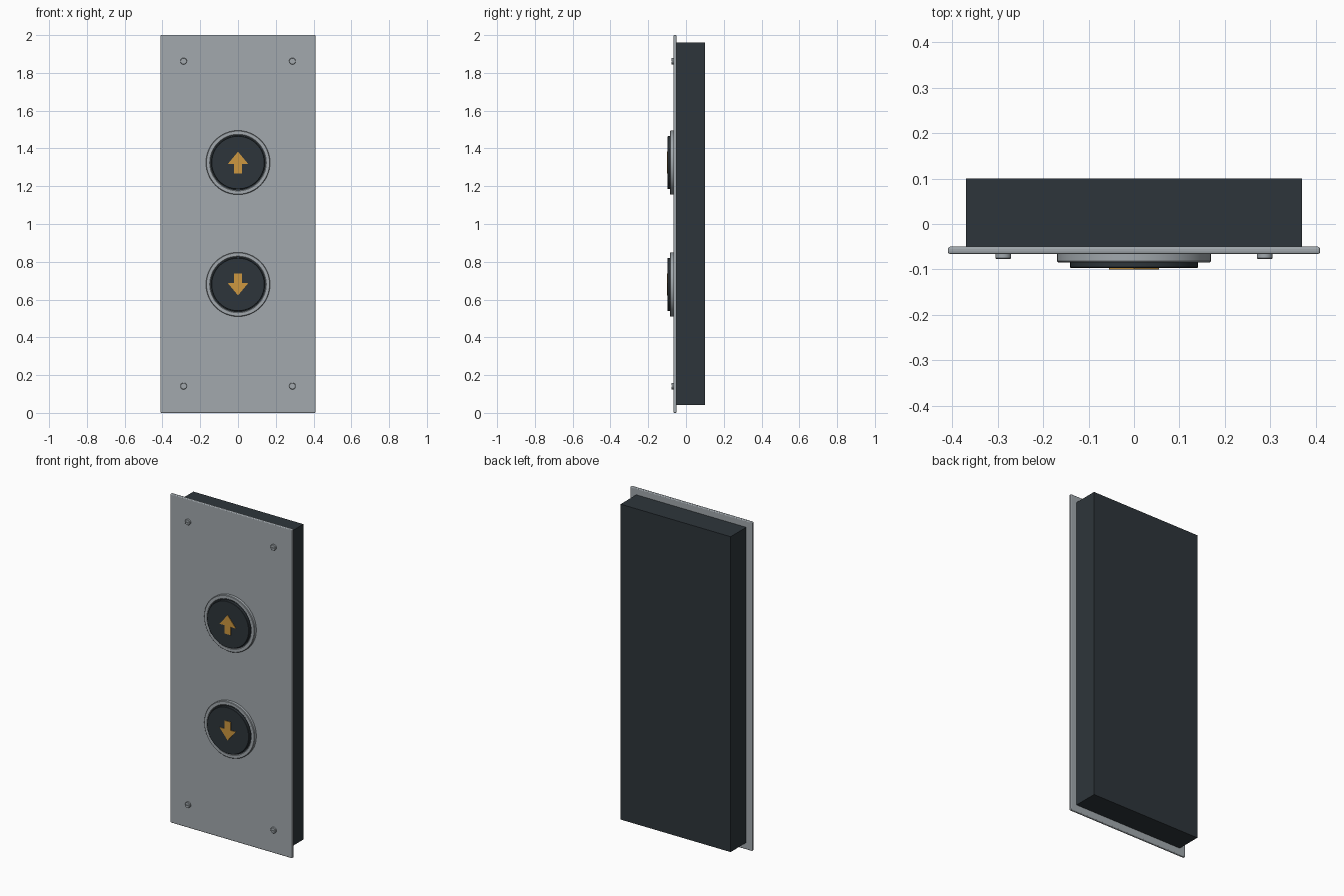
import bpy, bmesh, math
from mathutils import Matrix

if "Cube" in bpy.data.objects:
    bpy.data.objects.remove(bpy.data.objects["Cube"])

def mat(name, rgb):
    m = bpy.data.materials.new(name)
    m.diffuse_color = (*rgb, 1)
    m.use_nodes = True
    m.node_tree.nodes["Principled BSDF"].inputs["Base Color"].default_value = m.diffuse_color
    return m

STEEL = mat("brushed steel", (0.36, 0.395, 0.42))
DARK = mat("dark plastic", (0.027, 0.036, 0.043))
AMBER = mat("amber arrow", (0.61, 0.31, 0.05))

def add(name, bm, material):
    bmesh.ops.recalc_face_normals(bm, faces=bm.faces)
    me = bpy.data.meshes.new(name)
    bm.to_mesh(me)
    bm.free()
    me.materials.append(material)
    ob = bpy.data.objects.new(name, me)
    bpy.context.collection.objects.link(ob)
    return ob

def box(name, lo, hi, material):
    bm = bmesh.new()
    size = [h - l for l, h in zip(lo, hi)]
    mid = [(h + l) / 2 for l, h in zip(lo, hi)]
    bmesh.ops.create_cube(bm, size=1, matrix=Matrix.Translation(mid) @ Matrix.Diagonal((*size, 1)))
    return add(name, bm, material)

def lathe(name, profile, x, z, material, sides=48):
    """Spin (radius, y) points around an axis along y."""
    bm = bmesh.new()
    rings = []
    for r, y in profile:
        rings.append([bm.verts.new((x + r * math.cos(a), y, z + r * math.sin(a)))
                      for a in (2 * math.pi * i / sides for i in range(sides))])
    for a, b in zip(rings, rings[1:]):
        for i in range(sides):
            j = (i + 1) % sides
            bm.faces.new((a[i], a[j], b[j], b[i]))
    bm.faces.new(rings[0])
    bm.faces.new(rings[-1])
    ob = add(name, bm, material)
    bpy.ops.object.select_all(action='DESELECT')
    ob.select_set(True)
    bpy.context.view_layer.objects.active = ob
    bpy.ops.object.shade_smooth_by_angle(angle=math.radians(30))
    return ob

# Wall box and face plate
box("wall_box", (-0.37, -0.052, 0.042), (0.37, 0.1, 1.96), DARK)
plate = box("face_plate", (-0.41, -0.066, 0), (0.41, -0.05, 2), STEEL)
bev = plate.modifiers.new("rounded edge", 'BEVEL')
bev.width = 0.005
bev.segments = 3

# Buttons: steel bezel, recessed dark cap, amber arrow
for label, z, up in (("up", 1.325, 1), ("down", 0.68, -1)):
    lathe(label + "_bezel", [(0.17, -0.06), (0.17, -0.082), (0.167, -0.085),
                             (0.15, -0.085), (0.147, -0.082), (0.147, -0.06)], 0, z, STEEL)
    lathe(label + "_button", [(0.147, -0.06), (0.147, -0.08), (0.141, -0.08),
                              (0.141, -0.095), (0.139, -0.097)], 0, z, DARK)
    half = [(0, 0.058), (0.055, -0.008), (0.021, -0.008), (0.021, -0.058)]
    outline = half + [(-x, h) for x, h in reversed(half[1:])]
    bm = bmesh.new()
    face = bm.faces.new([bm.verts.new((x, -0.095, z + up * h)) for x, h in outline])
    new = bmesh.ops.extrude_face_region(bm, geom=[face])["geom"]
    bmesh.ops.translate(bm, vec=(0, -0.005, 0),
                        verts=[v for v in new if isinstance(v, bmesh.types.BMVert)])
    add(label + "_arrow", bm, AMBER)

# Slotted corner screws
for x in (-0.288, 0.288):
    for z in (0.142, 1.862):
        screw = lathe("screw", [(0.0175, -0.06), (0.0175, -0.075), (0.0155, -0.077)], x, z, STEEL, 24)
        slot = box("slot_cutter", (x - 0.03, -0.09, z - 0.002), (x + 0.03, -0.072, z + 0.002), STEEL)
        slot.hide_render = True
        slot.hide_viewport = True
        cut = screw.modifiers.new("slot", 'BOOLEAN')
        cut.operation = 'DIFFERENCE'
        cut.solver = 'EXACT'
        cut.object = slot
